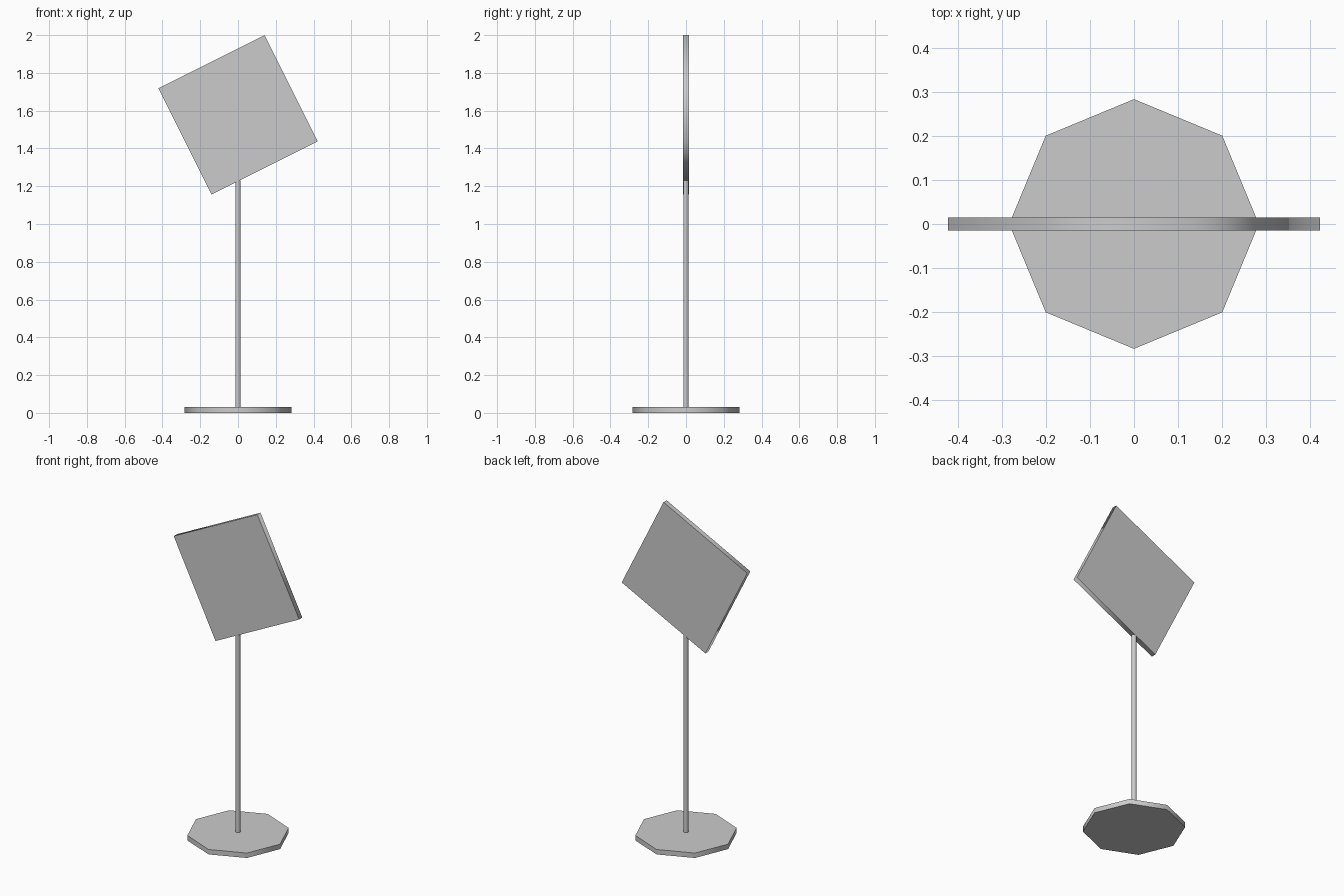
import bpy, bmesh
from math import radians, atan
from mathutils import Matrix

if "Cube" in bpy.data.objects:
    bpy.data.objects.remove(bpy.data.objects["Cube"])


def prism(name, sides, radius, depth, matrix):
    """Regular prism: smooth around the sides, sharp at the rims."""
    bm = bmesh.new()
    bmesh.ops.create_cone(bm, cap_ends=True, segments=sides,
                          radius1=radius, radius2=radius, depth=depth)
    for f in bm.faces:
        f.smooth = abs(f.normal.z) < 0.5
    for e in bm.edges:
        e.smooth = abs(e.verts[0].co.z - e.verts[1].co.z) > depth / 2
    bm.transform(matrix)
    bm.normal_update()
    mesh = bpy.data.meshes.new(name)
    bm.to_mesh(mesh)
    bm.free()
    obj = bpy.data.objects.new(name, mesh)
    bpy.context.collection.objects.link(obj)
    return obj


# octagonal foot
prism("base", 8, 0.283, 0.03, Matrix.Translation((0, 0, 0.015)))

# thin pole from the foot up to the panel
bottom, top = 0.02, 1.231
prism("pole", 8, 0.0145, top - bottom, Matrix.Translation((0, 0, (bottom + top) / 2)))

# tilted square panel, a four-sided prism standing on its edge
side = 0.6286
tilt = Matrix.Rotation(-atan(0.5), 4, 'Y')
stand = Matrix.Rotation(radians(90), 4, 'X') @ Matrix.Rotation(radians(45), 4, 'Z')
prism("sign_panel", 4, side / 2 ** 0.5, 0.03,
      Matrix.Translation((0, 0, 1.578)) @ tilt @ stand)
